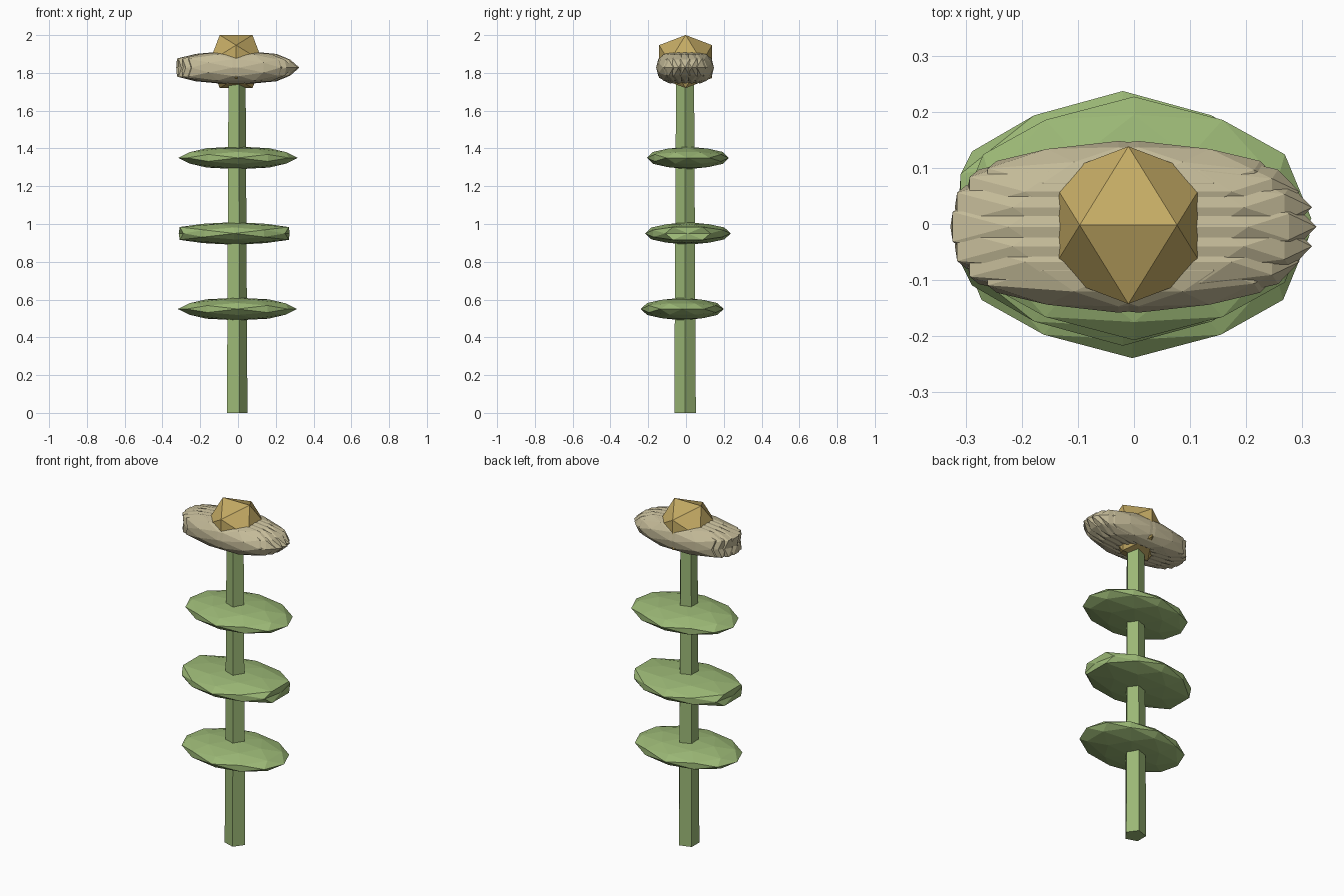
import bpy, bmesh, math
from mathutils import Vector

if "Cube" in bpy.data.objects:
    bpy.data.objects.remove(bpy.data.objects["Cube"])

CX, CY = -0.01, -0.005   # stem axis


def material(name, rgb):
    m = bpy.data.materials.new(name)
    m.diffuse_color = (*rgb, 1)
    m.use_nodes = True
    m.node_tree.nodes["Principled BSDF"].inputs["Base Color"].default_value = m.diffuse_color
    return m


GREEN = material("leaf_green", (0.33, 0.48, 0.18))
TAN = material("petal_tan", (0.56, 0.50, 0.32))
GOLD = material("centre_gold", (0.56, 0.41, 0.13))


def finish(bm, name, mat):
    bmesh.ops.recalc_face_normals(bm, faces=bm.faces)
    me = bpy.data.meshes.new(name)
    bm.to_mesh(me)
    bm.free()
    me.materials.append(mat)
    ob = bpy.data.objects.new(name, me)
    bpy.context.collection.objects.link(ob)
    return ob


def ico_points(subdivided):
    """Icosahedron with one edge on top along x, optionally split once."""
    phi = (1 + math.sqrt(5)) / 2
    pts = []
    for a in (-1, 1):
        for b in (-phi, phi):
            pts += [Vector(p).normalized() for p in ((a, 0, b), (b, a, 0), (0, b, a))]
    if subdivided:
        base = list(pts)
        for i, p in enumerate(base):
            for q in base[:i]:
                if (p - q).length < 1.1:
                    pts.append((p + q).normalized())
    return pts


def ellipsoid(name, loc, scale, mat, subdivided=True, blunt=(False, False)):
    bm = bmesh.new()
    for p in ico_points(subdivided):
        bm.verts.new(p)
    bmesh.ops.convex_hull(bm, input=bm.verts)
    # blunt the left / right tips
    for v in bm.verts:
        if blunt[0 if v.co.x < 0 else 1]:
            ax = abs(v.co.x)
            if ax > 0.99:
                v.co *= 0.93
            elif 0.8 < ax < 0.82:
                v.co *= 1.13
    for v in bm.verts:
        v.co = Vector(v.co[i] * scale[i] + loc[i] for i in range(3))
    return finish(bm, name, mat)


# tapered five-sided stem
bm = bmesh.new()
rings = []
for r, z in ((0.06, 0.0), (0.05, 1.8)):
    rings.append([bm.verts.new((CX + r * math.cos(k * math.tau / 5),
                                CY + r * math.sin(k * math.tau / 5), z)) for k in range(5)])
for k in range(5):
    j = (k + 1) % 5
    bm.faces.new((rings[0][k], rings[0][j], rings[1][j], rings[1][k]))
bm.faces.new(rings[0])
bm.faces.new(rings[1])
finish(bm, "stem", GREEN)

# three flat leaf discs
ellipsoid("leaf_lower", (-0.003, -0.02, 0.55), (0.316, 0.219, 0.06), GREEN)
ellipsoid("leaf_middle", (-0.02, 0.01, 0.95), (0.316, 0.227, 0.06), GREEN, blunt=(True, True))
ellipsoid("leaf_upper", (0.0, 0.01, 1.35), (0.316, 0.217, 0.06), GREEN)

# ring of overlapping petals, all stretched along x
N = 14
for k in range(N):
    a = k * math.tau / N
    ellipsoid(f"petal_{k + 1}",
              (CX + 0.08 * math.cos(a), CY + 0.08 * math.sin(a), 1.828),
              (0.255, 0.075, 0.085), TAN, blunt=(True, False))

# flower centre
ellipsoid("flower_centre", (CX, -0.002, 1.86), (0.165, 0.165, 0.165), GOLD, subdivided=False)
